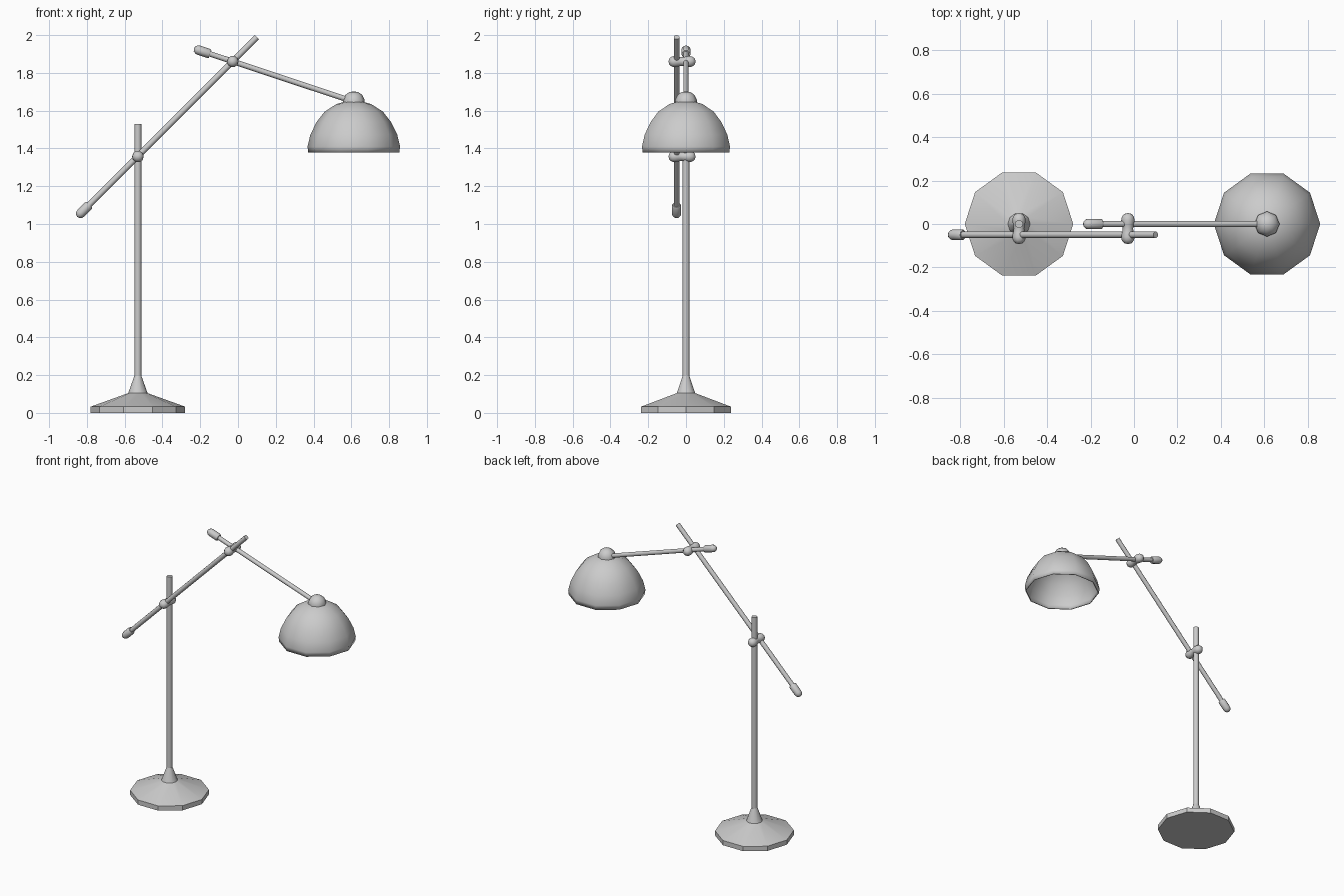
import bpy, bmesh
from math import radians, cos, sin, tau
from mathutils import Vector

if "Cube" in bpy.data.objects:
    bpy.data.objects.remove(bpy.data.objects["Cube"])


def lathe(name, profile, sides, origin, axis=(0, 0, 1), angle=30, caps=True):
    """Spin (radius, height) points around an axis starting at origin."""
    bm = bmesh.new()
    rot = Vector((0, 0, 1)).rotation_difference(Vector(axis).normalized())
    rings = []
    for r, h in profile:
        if r == 0:
            pts = [(0, 0, h)]
        else:
            pts = [(r * cos(tau * i / sides), r * sin(tau * i / sides), h) for i in range(sides)]
        rings.append([bm.verts.new(rot @ Vector(p)) for p in pts])
    for a, b in zip(rings, rings[1:]):
        for i in range(sides):
            j = (i + 1) % sides
            quad = [a[i % len(a)], a[j % len(a)], b[j % len(b)], b[i % len(b)]]
            bm.faces.new(list(dict.fromkeys(quad)))
    if caps:
        for ring, flip in ((rings[0], True), (rings[-1], False)):
            if len(ring) > 2:
                bm.faces.new(ring[::-1] if flip else ring)
    mesh = bpy.data.meshes.new(name)
    bm.to_mesh(mesh)
    bm.free()
    ob = bpy.data.objects.new(name, mesh)
    bpy.context.collection.objects.link(ob)
    ob.location = origin
    bpy.ops.object.select_all(action='DESELECT')
    ob.select_set(True)
    bpy.context.view_layer.objects.active = ob
    bpy.ops.object.shade_smooth_by_angle(angle=radians(angle))
    return ob


def arm(name, start, end, radius):
    """Straight rod from start to end with a rounded grip at its start."""
    start, end = Vector(start), Vector(end)
    d = end - start
    lathe(name + "_rod", [(radius, 0.03), (radius, d.length)], 10, start, d, 50)
    grip = [(0, -0.006), (0.014, -0.002), (0.023, 0.010), (0.025, 0.022),
            (0.025, 0.078), (0.021, 0.085), (radius * 0.9, 0.085)]
    lathe(name + "_grip", grip, 10, start, d, 50)


POLE_X, SHADE_X = -0.53, 0.613

# weighted foot, socket cone and upright pole
lathe("base", [(0.25, 0), (0.25, 0.033), (0.053, 0.104)], 10, (POLE_X, 0, 0), angle=20)
lathe("pole_socket", [(0.053, 0.10), (0.019, 0.195)], 10, (POLE_X, 0, 0), angle=50)
lathe("pole", [(0.0185, 0.15), (0.0185, 1.53)], 10, (POLE_X, 0, 0), angle=50)

# two crossing arms, offset in depth
arm("lower_arm", (-0.847, -0.05, 1.042), (0.10, -0.05, 1.989), 0.0155)
arm("upper_arm", (-0.228, 0, 1.927), (0.60, 0, 1.652), 0.0145)

# clamps joining the rods: rounded ends with a slight waist
clamp = [(0, -0.093), (0.018, -0.088), (0.028, -0.075), (0.031, -0.060), (0.027, -0.040),
         (0.024, -0.022), (0.027, -0.004), (0.031, 0.016), (0.028, 0.033), (0.018, 0.046), (0, 0.051)]
for label, x, z in (("lower_clamp", POLE_X, 1.357), ("upper_clamp", -0.028, 1.86)):
    lathe(label, clamp, 10, (x, 0, z), (0, 1, 0), 60)

# open dome shade with its cap
dome = [(0.241, 1.378), (0.245, 1.41), (0.230, 1.473), (0.197, 1.54),
        (0.154, 1.595), (0.092, 1.635), (0.04, 1.650), (0, 1.652)]
shade = lathe("shade", dome, 10, (SHADE_X, 0, 0), angle=45, caps=False)
solid = shade.modifiers.new("thickness", 'SOLIDIFY')
solid.thickness = 0.006
solid.offset = -1
cap = [(0.058, 1.635), (0.058, 1.658), (0.045, 1.683), (0.024, 1.698), (0, 1.702)]
lathe("shade_cap", cap, 8, (SHADE_X, 0, 0), angle=50)
